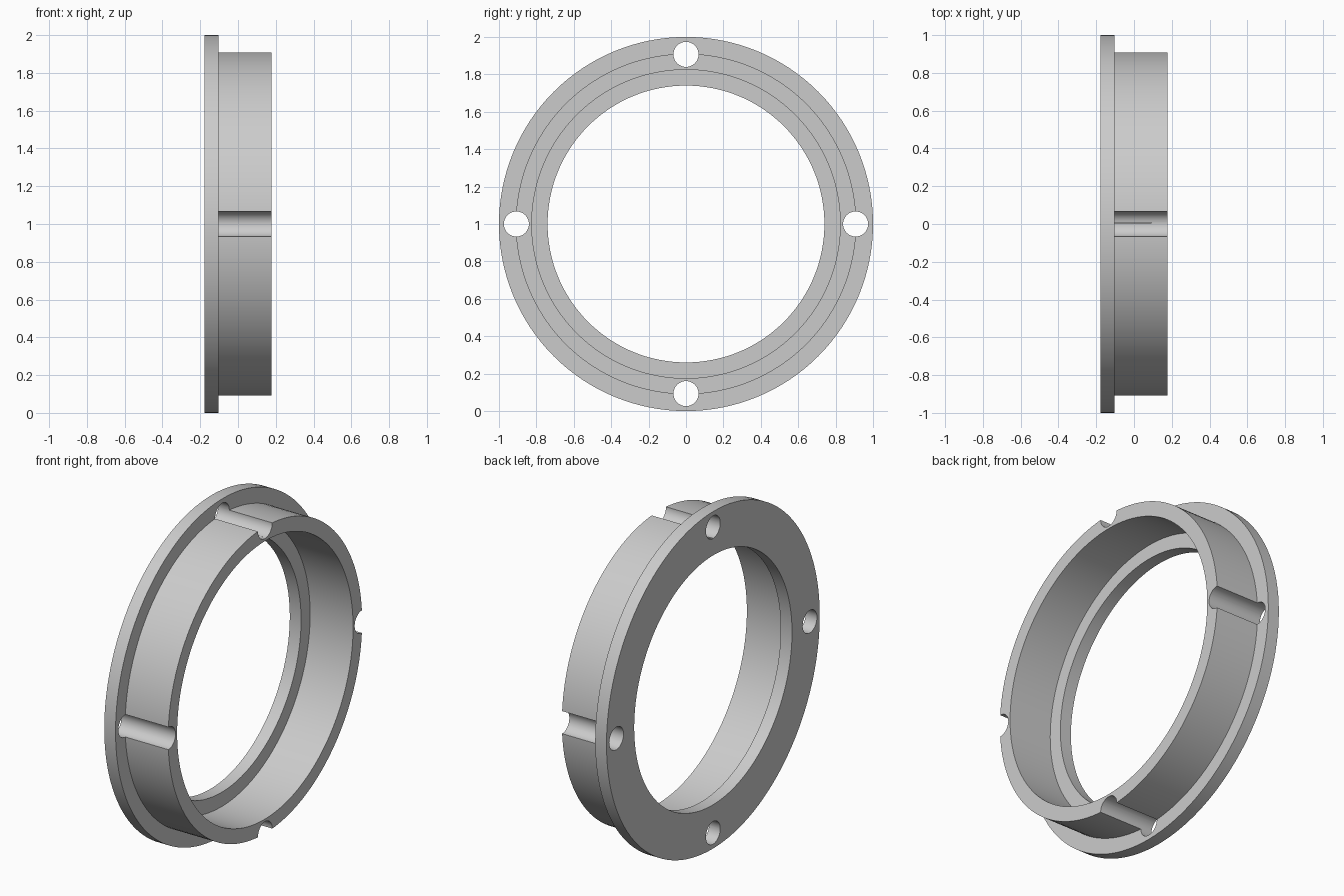
import bpy, math
from mathutils import Matrix

if "Cube" in bpy.data.objects:
    bpy.data.objects.remove(bpy.data.objects["Cube"])

SEG = 128
CZ = 1.0                                   # height of the ring axis
X0, X1, X2 = -0.178, -0.104, 0.178         # flange back, flange front, sleeve end
HOLE_R, HOLE_PITCH = 0.067, 0.907


def lathe_x(name, profile, segments):
    """Revolve a closed (x, radius) profile around the x axis."""
    n = len(profile)
    verts, faces = [], []
    for i in range(segments):
        a = 2 * math.pi * i / segments
        verts += [(x, r * math.cos(a), CZ + r * math.sin(a)) for x, r in profile]
    for i in range(segments):
        j = (i + 1) % segments
        for k in range(n):
            m = (k + 1) % n
            faces.append((i * n + k, i * n + m, j * n + m, j * n + k))
    mesh = bpy.data.meshes.new(name)
    mesh.from_pydata(verts, [], faces)
    ob = bpy.data.objects.new(name, mesh)
    bpy.context.collection.objects.link(ob)
    # consistent outward normals
    import bmesh
    bm = bmesh.new()
    bm.from_mesh(mesh)
    bmesh.ops.recalc_face_normals(bm, faces=bm.faces)
    bm.to_mesh(mesh)
    bm.free()
    return ob


# Flanged ring: wide thin flange with a thinner sleeve and a stepped bore
ring = lathe_x("flanged_ring", [
    (X0, 0.74), (X0, 1.0), (X1, 1.0), (X1, 0.91),
    (X2, 0.91), (X2, 0.825), (X1, 0.825), (X1, 0.74)], SEG)

# Four bolt holes that pierce the flange and groove the sleeve
cutters = []
for i in range(4):
    a = i * math.pi / 2
    bpy.ops.mesh.primitive_cylinder_add(
        vertices=48, radius=HOLE_R, depth=1.0,
        location=(0, HOLE_PITCH * math.cos(a), CZ + HOLE_PITCH * math.sin(a)),
        rotation=(0, math.pi / 2, 0))
    cutter = bpy.context.object
    cutter.name = f"bolt_hole_cutter_{i + 1}"
    cutter.hide_render = True
    cutters.append(cutter)
    mod = ring.modifiers.new(f"bolt_hole_{i + 1}", 'BOOLEAN')
    mod.operation = 'DIFFERENCE'
    mod.solver = 'EXACT'
    mod.object = cutter

# Apply the cuts, drop the cutters, smooth the curved walls
bpy.ops.object.select_all(action='DESELECT')
ring.select_set(True)
bpy.context.view_layer.objects.active = ring
for mod in list(ring.modifiers):
    bpy.ops.object.modifier_apply(modifier=mod.name)
for cutter in cutters:
    bpy.data.objects.remove(cutter, do_unlink=True)
bpy.ops.object.shade_smooth_by_angle(angle=math.radians(30))
